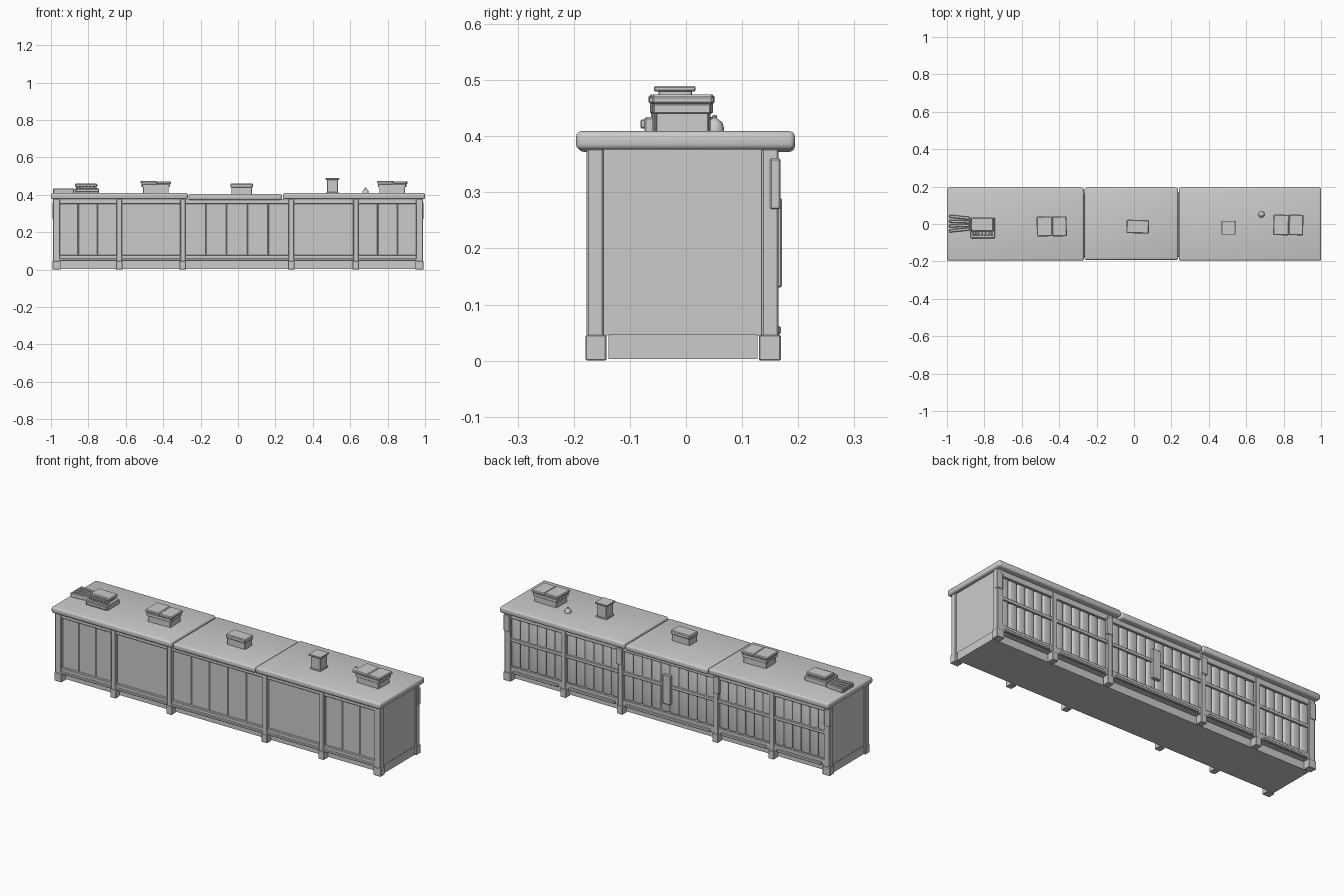
import bpy, bmesh, math
from mathutils import Matrix


def box(name, x0, x1, y0, y1, z0, z1, bevel=0.0, seg=1, rot=0.0):
    """Box from its limits, optionally bevelled and turned about its own z axis."""
    bm = bmesh.new()
    bmesh.ops.create_cube(bm, size=1)
    bmesh.ops.scale(bm, vec=(x1 - x0, y1 - y0, z1 - z0), verts=bm.verts)
    if bevel:
        bmesh.ops.bevel(bm, geom=bm.edges[:], offset=bevel, segments=seg,
                        profile=0.5, affect='EDGES')
    bm.transform(Matrix.Rotation(math.radians(rot), 4, 'Z'))
    me = bpy.data.meshes.new(name)
    bm.to_mesh(me)
    bm.free()
    ob = bpy.data.objects.new(name, me)
    ob.location = ((x0 + x1) / 2, (y0 + y1) / 2, (z0 + z1) / 2)
    bpy.context.collection.objects.link(ob)
    if seg > 1:
        smooth(ob)
    return ob


def smooth(ob):
    bpy.ops.object.select_all(action='DESELECT')
    ob.select_set(True)
    bpy.context.view_layer.objects.active = ob
    bpy.ops.object.shade_smooth_by_angle(angle=math.radians(35))


def lathe(name, x, y, profile, n=16):
    """Turned object from (radius, z) points."""
    bm = bmesh.new()
    vs = [bm.verts.new((r, 0, z)) for r, z in profile]
    es = [bm.edges.new(p) for p in zip(vs, vs[1:])]
    bmesh.ops.spin(bm, geom=vs + es, cent=(0, 0, 0), axis=(0, 0, 1),
                   angle=2 * math.pi, steps=n)
    bmesh.ops.remove_doubles(bm, verts=bm.verts, dist=1e-5)
    bmesh.ops.recalc_face_normals(bm, faces=bm.faces)
    me = bpy.data.meshes.new(name)
    bm.to_mesh(me)
    bm.free()
    ob = bpy.data.objects.new(name, me)
    ob.location = (x, y, 0)
    bpy.context.collection.objects.link(ob)
    smooth(ob)


POSTS = [-0.97, -0.635, -0.295, 0.285, 0.63, 0.97]

# Carcass and plinth
box("carcass", -0.98, 0.98, -0.150, 0.138, 0.045, 0.378)
box("plinth", -0.984, 0.984, -0.138, 0.127, 0.003, 0.047)

# Countertop slabs, the middle one set slightly lower
box("counter_left", -1.0, -0.268, -0.196, 0.194, 0.376, 0.409, 0.010, 3)
box("counter_middle", -0.264, 0.236, -0.192, 0.194, 0.372, 0.404, 0.010, 3)
box("counter_right", 0.240, 1.0, -0.196, 0.194, 0.376, 0.409, 0.010, 3)

# Posts and feet, front and back
for i, x in enumerate(POSTS):
    w = 0.019 if i in (0, 5) else 0.014
    box("front_post", x - w, x + w, -0.177, -0.147, 0.04, 0.378, 0.003)
    box("back_post", x - w, x + w, 0.135, 0.165, 0.04, 0.378, 0.003)
    box("front_foot", x - w - 0.003, x + w + 0.003, -0.179, -0.142, 0, 0.046, 0.002)
    box("back_foot", x - w - 0.003, x + w + 0.003, 0.130, 0.169, 0, 0.046, 0.002)
    if i in (0, 2, 3, 5):
        s = 0.004 if x > 0 else -0.004
        box("back_bracket", x - 0.018 + s, x + 0.018 + s, 0.150, 0.168, 0.27, 0.36, 0.002)

# Bays between the posts
for i, (a, b) in enumerate(zip(POSTS, POSTS[1:])):
    a, b = a + 0.012, b - 0.012
    # Front rails
    box("front_top_rail", a, b, -0.173, -0.147, 0.350, 0.378, 0.002)
    box("front_bottom_rail", a, b, -0.173, -0.145, 0.045, 0.078, 0.003)
    box("front_bottom_moulding", a, b, -0.177, -0.147, 0.045, 0.060, 0.003)
    # Front planks, or one plain panel in the second and fourth bays
    n = (3, 1, 5, 1, 3)[i]
    w = (b - a) / n
    for k in range(n):
        box("front_plank", a + k * w, a + (k + 1) * w, -0.159, -0.145, 0.07, 0.36,
            0.003 if n > 1 else 0)
    # Back rails
    box("back_top_rail", a, b, 0.135, 0.162, 0.345, 0.378, 0.002)
    box("back_middle_rail", a, b, 0.135, 0.162, 0.218, 0.236, 0.002)
    box("back_bottom_rail", a, b, 0.130, 0.161, 0.045, 0.080, 0.002)
    box("back_toe_bar", a + 0.02, b - 0.02, 0.150, 0.169, 0.046, 0.062, 0.003)
    # Rounded back slats
    n = round((b - a) / 0.054)
    w = (b - a) / n
    for k in range(n):
        box("back_slat", a + k * w, a + (k + 1) * w, 0.126, 0.154, 0.075, 0.35, 0.012, 3)

# Upright plate in the middle of the back
box("back_plate", -0.024, 0.024, 0.150, 0.171, 0.13, 0.29, 0.003)

# Two lidded boxes
for name, x0, x1, y0, y1, r in (("box_left", -0.52, -0.36, -0.066, 0.04, 1.5),
                                ("box_right", 0.745, 0.905, -0.060, 0.050, -1.5)):
    box(name + "_body", x0 + 0.012, x1 - 0.012, y0 + 0.008, y1 - 0.008, 0.405, 0.442, 0.002, 1, r)
    box(name + "_rim", x0 + 0.006, x1 - 0.006, y0 + 0.004, y1 - 0.004, 0.440, 0.458, 0.002, 1, r)
    xm = x0 + (x1 - x0) * 0.52
    box(name + "_lid_a", x0, xm, y0, y1, 0.459, 0.474, 0.004, 1, r)
    box(name + "_lid_b", xm, x1, y0, y1, 0.457, 0.472, 0.004, 1, r)

# Small box on the middle slab
box("small_box_body", -0.035, 0.075, -0.046, 0.018, 0.40, 0.440, 0.002, 1, -1.5)
box("small_box_lid", -0.040, 0.080, -0.050, 0.022, 0.438, 0.460, 0.004, 1, -1.5)

# Square canister
box("canister_body", 0.476, 0.534, -0.049, 0.011, 0.405, 0.484, 0.002)
box("canister_cap", 0.468, 0.542, -0.057, 0.017, 0.480, 0.489, 0.002)
box("canister_base", 0.472, 0.538, -0.053, 0.015, 0.405, 0.415, 0.002)

# Counter bell
lathe("bell", 0.682, 0.051, [(0, 0.408), (0.017, 0.408), (0.017, 0.413), (0.014, 0.424),
                             (0.007, 0.430), (0.004, 0.432), (0.005, 0.436), (0, 0.438)])

# Small register with keys along its front
box("register_base", -0.875, -0.742, -0.074, 0.032, 0.405, 0.434, 0.003)
box("register_neck", -0.865, -0.760, -0.055, 0.025, 0.432, 0.444)
box("register_top", -0.872, -0.752, -0.040, 0.034, 0.443, 0.459, 0.004)
for k in range(6):
    x = -0.86 + k * 0.019
    box("register_key", x, x + 0.012, -0.062, -0.040, 0.432, 0.448, 0.002)
box("register_drawer", -0.865, -0.745, -0.081, -0.07, 0.414, 0.430, 0.002)

# Fan of flat bars beside the register
for y, r in ((-0.032, 6), (-0.009, 2), (0.013, -2), (0.036, -6)):
    box("fan_bar", -0.988, -0.878, y - 0.008, y + 0.008, 0.407, 0.434, 0.003, 1, r)
